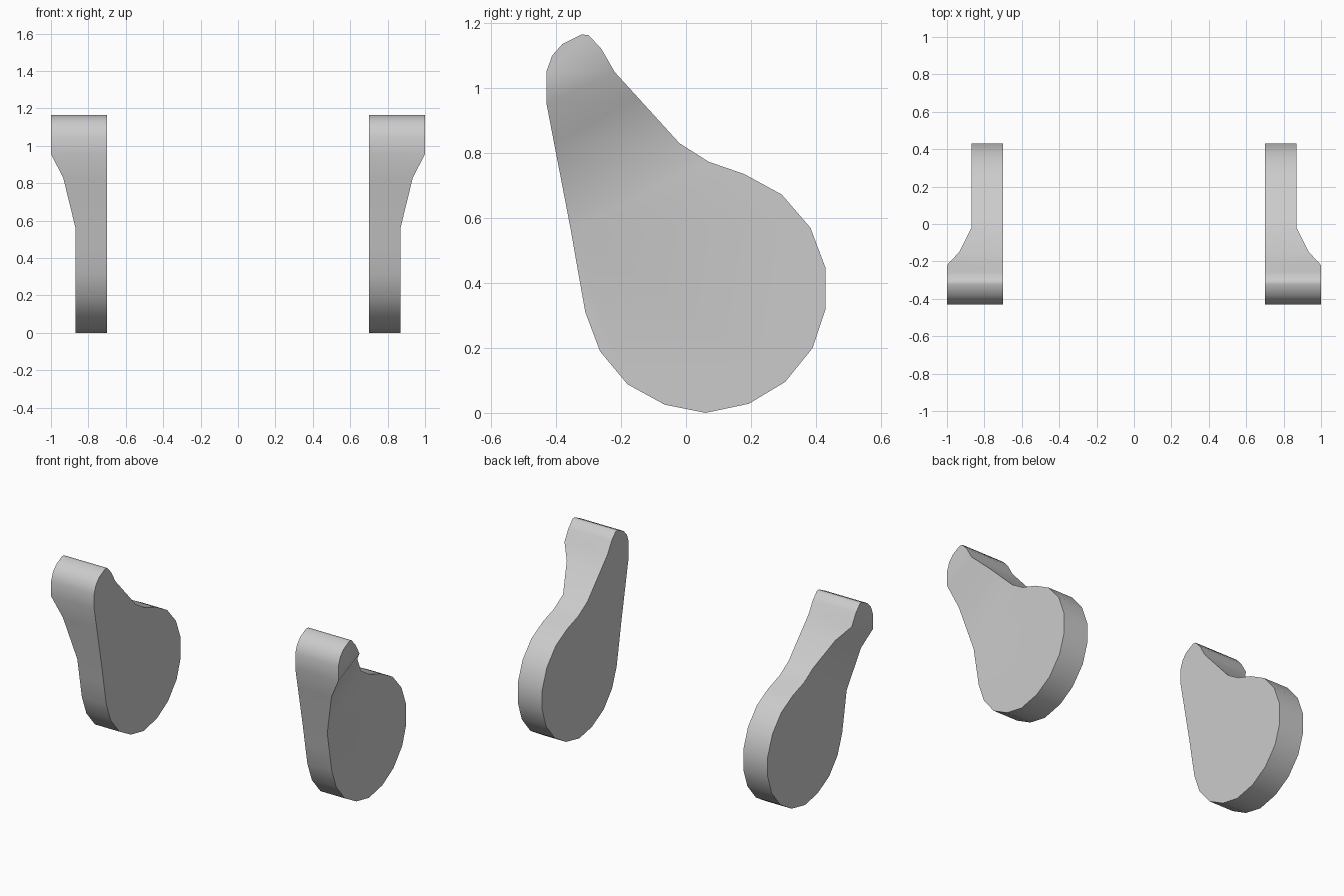
import bpy, bmesh, math

if "Cube" in bpy.data.objects:
    bpy.data.objects.remove(bpy.data.objects["Cube"])

INNER, THIN, MID, WIDE = 0.70, 0.87, 0.935, 1.0

# Side outline (y, z), split where the outer face changes thickness
tip = [(-0.43, 0.955), (-0.43, 1.05), (-0.412, 1.10), (-0.38, 1.136), (-0.322, 1.165),
       (-0.30, 1.163), (-0.26, 1.12), (-0.22, 1.05)]
bend_back, bend_front = (-0.15, 0.973), (-0.406, 0.83)
disc = [(-0.02, 0.83), (0.07, 0.773), (0.18, 0.735), (0.295, 0.672), (0.383, 0.57),
        (0.43, 0.445), (0.43, 0.32), (0.39, 0.20), (0.305, 0.095), (0.193, 0.028),
        (0.06, 0.0), (-0.065, 0.025), (-0.18, 0.088), (-0.265, 0.19), (-0.31, 0.31),
        (-0.335, 0.45), (-0.355, 0.565)]

rim = ([(p, WIDE) for p in tip] + [(bend_back, MID)]
       + [(p, THIN) for p in disc] + [(bend_front, MID)])

bm = bmesh.new()
inner = [bm.verts.new((INNER, *p)) for p, x in rim]
outer = [bm.verts.new((x, *p)) for p, x in rim]
n, t, d = len(rim), len(tip), len(disc)

# Flat inner face and rim wall
bm.faces.new(inner)
for i in range(n):
    j = (i + 1) % n
    bm.faces.new((inner[i], inner[j], outer[j], outer[i]))

# Outer face: wide tip, two ramps, thin disc
bm.faces.new(outer[:t])
bm.faces.new((outer[0], outer[t - 1], outer[t], outer[-1]))
bm.faces.new((outer[-1], outer[t], outer[t + 1], outer[t + d]))
bm.faces.new(outer[t + 1:t + 1 + d])
bmesh.ops.recalc_face_normals(bm, faces=bm.faces)

mesh = bpy.data.meshes.new("side_lobes")
bm.to_mesh(mesh)
bm.free()
lobes = bpy.data.objects.new("side_lobes", mesh)
bpy.context.collection.objects.link(lobes)

# Smooth rim, crisp border edges
bpy.context.view_layer.objects.active = lobes
lobes.select_set(True)
bpy.ops.object.shade_smooth_by_angle(angle=math.radians(42))

# Matching lobe on the other side
mirror = lobes.modifiers.new("Mirror", 'MIRROR')
mirror.use_mirror_merge = False
